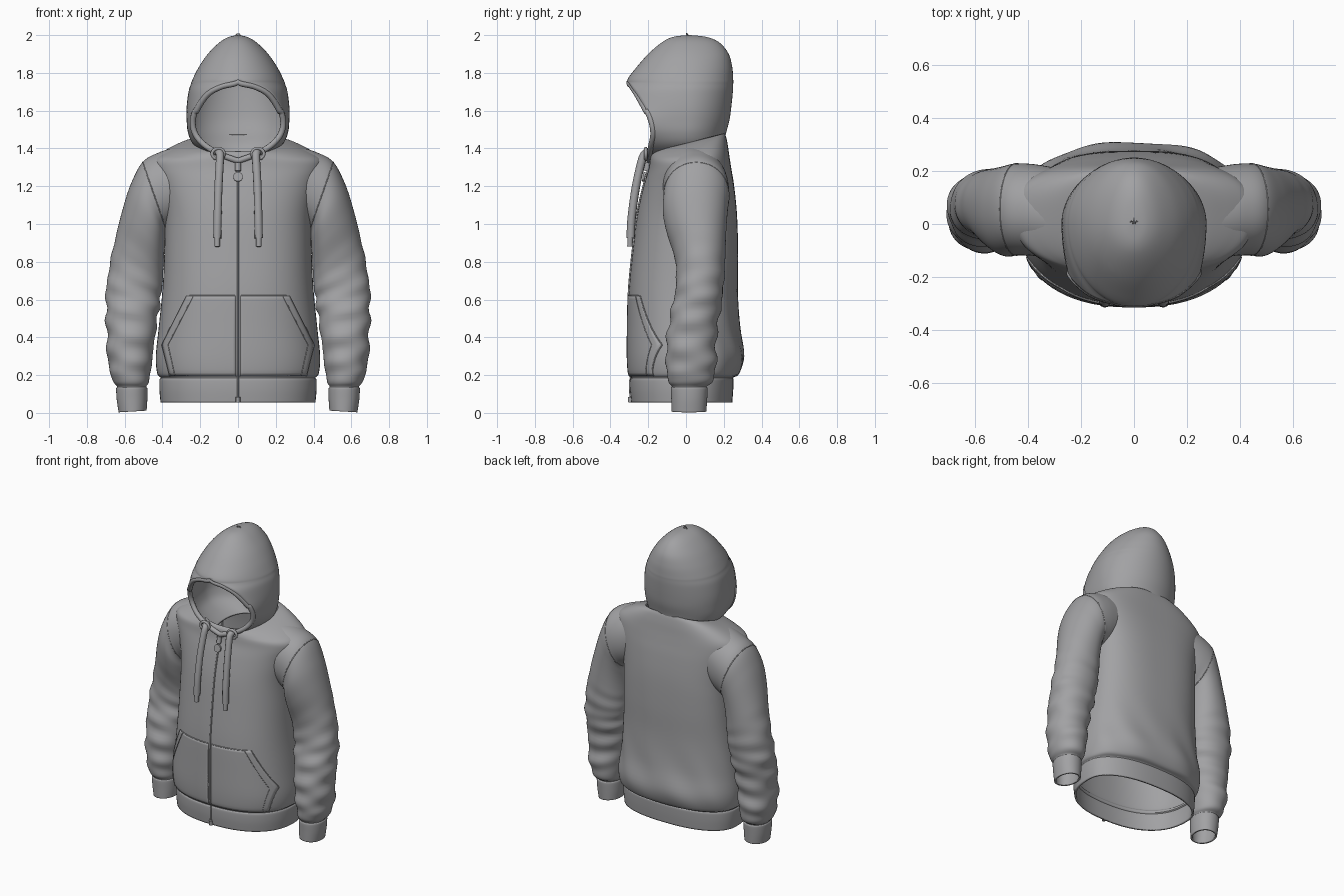
import bpy, bmesh, math
from mathutils import Vector

if "Cube" in bpy.data.objects:
    bpy.data.objects.remove(bpy.data.objects["Cube"], do_unlink=True)

fabric = bpy.data.materials.new("grey_fabric")
fabric.use_nodes = True
GREY = (0.36, 0.36, 0.37, 1)
fabric.diffuse_color = GREY
fabric.node_tree.nodes["Principled BSDF"].inputs["Base Color"].default_value = GREY


def spline(rows, steps):
    """Catmull-Rom interpolation through rows of values."""
    rows = [Vector(r) for r in rows]
    out = []
    for i in range(len(rows) - 1):
        a, b, c, d = rows[max(i - 1, 0)], rows[i], rows[i + 1], rows[min(i + 2, len(rows) - 1)]
        for s in range(steps):
            t = s / steps
            out.append(0.5 * (2 * b + (c - a) * t + (2 * a - 5 * b + 4 * c - d) * t * t
                              + (3 * b - a - 3 * c + d) * t ** 3))
    return out + [rows[-1]]


def finish(ob, thickness=0, mirror=False):
    ob.data.materials.append(fabric)
    bpy.context.view_layer.objects.active = ob
    ob.select_set(True)
    if ob.type == 'MESH':
        bpy.ops.object.shade_smooth_by_angle(angle=math.radians(50))
    ob.select_set(False)
    if thickness:
        m = ob.modifiers.new("thickness", 'SOLIDIFY')
        m.thickness, m.offset = thickness, -1
    if mirror:
        ob.modifiers.new("mirror", 'MIRROR')
    return ob


def loft(name, rings, closed=True, thickness=0.012, mirror=False):
    """Skin rings listed bottom to top, each anticlockwise from above."""
    bm = bmesh.new()
    grid = [[bm.verts.new(p) for p in ring] for ring in rings]
    n = len(grid[0])
    for low, high in zip(grid, grid[1:]):
        for j in range(n if closed else n - 1):
            k = (j + 1) % n
            bm.faces.new((low[j], low[k], high[k], high[j]))
    bmesh.ops.remove_doubles(bm, verts=bm.verts, dist=0.0002)
    me = bpy.data.meshes.new(name)
    bm.to_mesh(me)
    bm.free()
    ob = bpy.data.objects.new(name, me)
    bpy.context.collection.objects.link(ob)
    return finish(ob, thickness, mirror)


def tube(name, points, radius, cyclic=False, mirror=False):
    cu = bpy.data.curves.new(name, 'CURVE')
    cu.dimensions = '3D'
    cu.bevel_depth, cu.bevel_resolution, cu.use_fill_caps = radius, 3, True
    sp = cu.splines.new('POLY')
    sp.points.add(len(points) - 1)
    for p, co in zip(sp.points, points):
        p.co = (*co, 1)
    sp.use_cyclic_u = cyclic
    ob = bpy.data.objects.new(name, cu)
    bpy.context.collection.objects.link(ob)
    return finish(ob, mirror=mirror)


def power(v, e):
    return math.copysign(abs(v) ** e, v)


# Torso: height, half width, front, back, tilt towards the nape
YC, BOXY = 0.03, 0.85
torso_rows = spline([
    (.055, .41, -.29, .245, 0), (.12, .416, -.296, .25, 0), (.175, .416, -.296, .252, 0),
    (.187, .410, -.29, .25, 0), (.21, .428, -.302, .285, 0), (.3, .435, -.308, .308, 0),
    (.45, .42, -.307, .285, 0), (.65, .40, -.302, .275, 0), (.85, .39, -.283, .276, 0),
    (1.05, .39, -.258, .27, 0), (1.2, .42, -.225, .255, 0), (1.29, .45, -.2, .24, .02),
    (1.345, .445, -.192, .23, .06), (1.385, .385, -.19, .222, .15),
    (1.418, .305, -.185, .213, .22), (1.436, .235, -.172, .205, .25)], 5)


def torso_ring(row, n=96):
    z, w, yf, yb, tilt = row
    back_boxy = BOXY - .15 * max(0, min(1, (z - .4) / .6))
    ring = []
    for j in range(n):
        a = 2 * math.pi * j / n
        c, s = math.cos(a), math.sin(a)
        e, depth = (back_boxy, yb - YC) if s > 0 else (BOXY, YC - yf)
        # soft creases above the waistband, kept off the front panels
        crease = .016 * max(s, 0) * math.sin(9 * a + 14 * z) * math.exp(-((z - .35) / .2) ** 2)
        k = 1 + crease * (z > .2)
        dy = power(s, e) * depth * k
        ring.append((w * power(c, e) * k, YC + dy, z + tilt * dy))
    return ring


loft("torso", [torso_ring(r) for r in torso_rows])


def on_front(x, z, lift):
    """Point on the front of the torso, pushed outwards by lift."""
    lo = max((r for r in torso_rows if r[0] <= z), key=lambda r: r[0])
    hi = min((r for r in torso_rows if r[0] >= z), key=lambda r: r[0])
    r = lo.lerp(hi, 0 if hi[0] == lo[0] else (z - lo[0]) / (hi[0] - lo[0]))
    u = min(abs(x) / r[1], 0.995)
    s = (1 - u ** (2 / BOXY)) ** (BOXY / 2)
    return (x + lift * u, YC - (YC - r[2]) * s - lift * max(s, .4), z)


def seam(name, corners, radius, lift=0.0, mirror=True, steps=14):
    pts = []
    for (x0, z0), (x1, z1) in zip(corners, corners[1:]):
        pts += [on_front(x0 + (x1 - x0) * i / steps, z0 + (z1 - z0) * i / steps, lift)
                for i in range(steps + 1)]
    return tube(name, pts, radius, mirror=mirror)


# Sleeve and shoulder: outer x, z, inner x, z, front, back
STEPS = 7
sleeve_rows = spline([
    (.632, .003, .484, .012, -.076, .108), (.642, .07, .48, .07, -.078, .112),
    (.645, .128, .48, .128, -.08, .115), (.64, .14, .485, .14, -.075, .11),
    (.665, .175, .47, .17, -.095, .145), (.69, .28, .455, .28, -.105, .16),
    (.695, .42, .44, .40, -.10, .162), (.70, .58, .42, .54, -.075, .185),
    (.69, .72, .405, .64, -.052, .2), (.655, .9, .395, .75, -.06, .208),
    (.613, 1.07, .39, .85, -.10, .213), (.568, 1.21, .385, .92, -.122, .22),
    (.505, 1.328, .38, .97, -.118, .228), (.42, 1.378, .33, 1.0, -.12, .225),
    (.32, 1.41, .26, 1.03, -.13, .21), (.285, 1.415, .23, 1.05, -.13, .2)], STEPS)


def sleeve_ring(row, grow=0.0, n=64):
    xo, zo, xi, zi, yf, yb = row
    mid = Vector(((xo + xi) / 2, (yf + yb) / 2, (zo + zi) / 2))
    half = Vector(((xo - xi) / 2, 0, (zo - zi) / 2))
    z = mid.z
    fade = max(0, min(1, (z - .16) / .08)) * max(0, min(1, (.9 - z) / .35))
    ring = []
    for j in range(n):
        a = 2 * math.pi * j / n
        fold = fade * (.035 * math.sin(42 * z + a + 1.5 * math.sin(a + .6))
                       + .03 * math.sin(58 * z - 2 * a + math.sin(9 * z)))
        k = 1 + grow + fold
        ring.append(mid + half * (power(math.cos(a), .95) * k)
                    + Vector((0, (yb - yf) / 2 * power(math.sin(a), .95) * k, 0)))
    return ring


loft("sleeves", [sleeve_ring(r) for r in sleeve_rows], mirror=True)
tube("armhole_seams", sleeve_ring(sleeve_rows[12 * STEPS], -.006), .003, cyclic=True, mirror=True)

# Hood: height, half width, opening half width, front, back
hood_rows = spline([
    (1.335, .10, .003, -.207, .17), (1.37, .17, .1, -.205, .18), (1.42, .235, .185, -.195, .2),
    (1.48, .264, .235, -.185, .212), (1.55, .272, .246, -.197, .23), (1.62, .272, .222, -.228, .24),
    (1.70, .262, .165, -.272, .248), (1.74, .25, .09, -.298, .25), (1.765, .241, 0, -.31, .25),
    (1.83, .208, 0, -.262, .245), (1.9, .16, 0, -.2, .226), (1.96, .10, 0, -.13, .178),
    (1.99, .05, 0, -.07, .11), (2.0, .002, 0, .01, .02)], 6)


def hood_ring(row, n=28):
    z, w, xe, yf, yb = row
    start = math.acos(max(0, min(1, xe / w)))
    half = []
    for j in range(n + 1):
        a = -start + (start + math.pi / 2) * j / n
        y = math.sin(a) * yb if a > 0 else -math.sin(a) / math.sin(start) * yf
        half.append((w * math.cos(a), y, z))
    return half + [(-x, y, z) for x, y, z in reversed(half[:-1])]


loft("hood", [hood_ring(r) for r in hood_rows], closed=False)
# The hem of the opening sits just inside the edge
edge = [(max(r[2], 0) * .97, r[3] + .012, r[0] - .012 * (r[0] > 1.6)) for r in hood_rows if r[0] <= 1.766]
tube("hood_rim", edge + [(-x, y, z) for x, y, z in reversed(edge[1:-1])], .016, cyclic=True)

# Zip with its slider and round pull
seam("zip", [(0, .058), (0, 1.33)], .005, .001, mirror=False, steps=90)
seam("zip_slider", [(0, 1.28), (0, 1.325)], .015, .008, mirror=False)
seam("zip_stop", [(0, .055), (0, .085)], .012, .004, mirror=False)
bpy.ops.mesh.primitive_cylinder_add(vertices=24, radius=.025, depth=.012,
                                    location=on_front(0, 1.25, .012), rotation=(math.radians(80), 0, 0))
bpy.context.object.name = "zip_pull"
finish(bpy.context.object)


# Front pockets as thin conforming panels with stitched edges
def pocket_edge(z):
    return .36 + .04 * (z - .2) / .16 if z < .36 else .40 - .13 * (z - .36) / .26


heights = [.195 + .425 * i / 24 for i in range(25)]
loft("pockets", [[on_front(.012 + (pocket_edge(z) - .012) * j / 24, z, .006) for j in range(25)]
                 for z in heights], closed=False, thickness=.008, mirror=True)
seam("pocket_border", [(.015, .62), (.27, .62), (.40, .36), (.36, .2)], .003, .004)
seam("pocket_opening_stitch", [(.235, .615), (.365, .36), (.33, .2)], .002, .007)

# Drawstrings with eyelets and metal tips
cord = spline([(.105, -.19, 1.385), (.095, -.222, 1.365), (.098, -.243, 1.3), (.104, -.268, 1.18),
               (.108, -.288, 1.03), (.11, -.293, .925)], 8)
tube("drawstrings", cord, .022, mirror=True)
tube("drawstring_tips", [(.11, -.295, .93), (.11, -.297, .88)], .015, mirror=True)
tube("eyelets", [(.105 + .032 * math.cos(a), -.213, 1.372 + .028 * math.sin(a))
                 for a in [math.pi * i / 12 for i in range(24)]], .009, cyclic=True, mirror=True)
